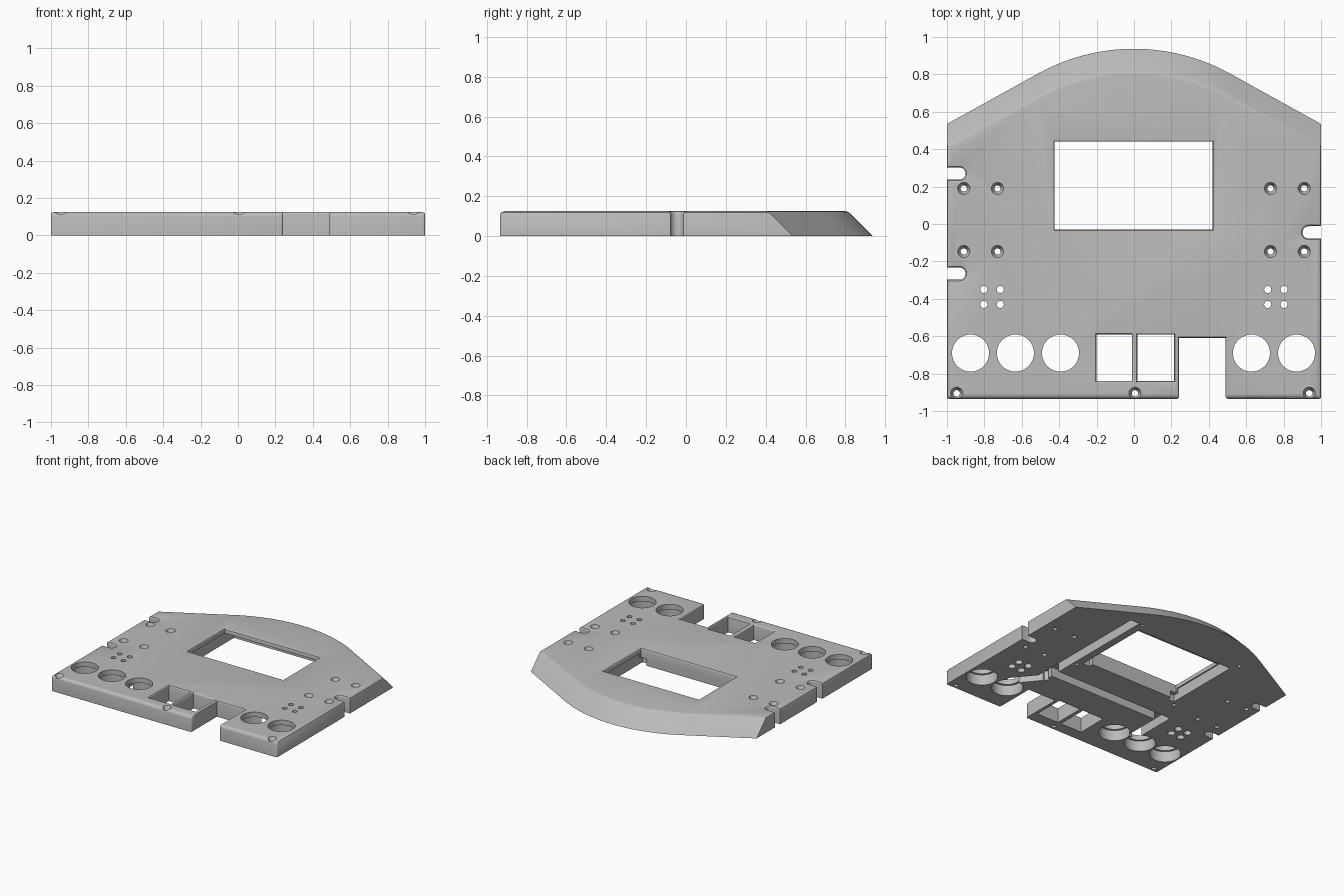
import bpy, bmesh, math
from mathutils import Vector

if "Cube" in bpy.data.objects:
    bpy.data.objects.remove(bpy.data.objects["Cube"], do_unlink=True)

H = 0.125          # plate thickness
FRONT = -0.935

grey = bpy.data.materials.new("plain grey")
grey.use_nodes = True
grey.diffuse_color = (0.5, 0.5, 0.5, 1)
grey.node_tree.nodes["Principled BSDF"].inputs["Base Color"].default_value = (0.5, 0.5, 0.5, 1)


def prism(bm, lower, upper, z0, z1):
    """Closed solid between two outlines with equal point counts."""
    a = [bm.verts.new((x, y, z0)) for x, y in lower]
    b = [bm.verts.new((x, y, z1)) for x, y in upper]
    faces = [bm.faces.new(a[::-1]), bm.faces.new(b)]
    for i in range(len(a)):
        j = (i + 1) % len(a)
        faces.append(bm.faces.new((a[i], a[j], b[j], b[i])))
    bmesh.ops.recalc_face_normals(bm, faces=faces)


def box(x0, x1, y0, y1, z0=-0.1, z1=0.3):
    pts = [(x0, y0), (x1, y0), (x1, y1), (x0, y1)]
    return pts, pts, z0, z1


def disc(c, r0, z0, z1, r1=None, n=32):
    ring = [(math.cos(math.tau * i / n), math.sin(math.tau * i / n)) for i in range(n)]
    r1 = r0 if r1 is None else r1
    return ([(c[0] + r0 * u, c[1] + r0 * v) for u, v in ring],
            [(c[0] + r1 * u, c[1] + r1 * v) for u, v in ring], z0, z1)


def channel(p, q, w=0.08, depth=0.075):
    p, q = Vector(p), Vector(q)
    d = (q - p).normalized()
    n = Vector((-d.y, d.x)) * w / 2
    pts = [tuple(v) for v in (p - n, q - n, q + n, p + n)]
    return pts, pts, -0.1, depth


def side_slot(side, y, r=0.033, depth=0.1):
    pts = [(1.1, y + r), (1.1, y - r)]
    for i in range(9):
        t = -math.pi / 2 - math.pi * i / 8
        pts.append((1 - depth + r + r * math.cos(t), y + r * math.sin(t)))
    pts = [(side * x, v) for x, v in pts]
    return pts, pts, -0.1, 0.3


def make(name, solids):
    bm = bmesh.new()
    for s in solids:
        prism(bm, *s)
    me = bpy.data.meshes.new(name)
    bm.to_mesh(me)
    bm.free()
    ob = bpy.data.objects.new(name, me)
    bpy.context.collection.objects.link(ob)
    return ob


def bake(ob):
    bpy.context.view_layer.update()
    dg = bpy.context.evaluated_depsgraph_get()
    me = bpy.data.meshes.new_from_object(ob.evaluated_get(dg))
    ob.modifiers.clear()
    ob.data = me


def cut(ob, solids):
    tool = make("cutter", solids)
    tool.hide_render = True
    mod = ob.modifiers.new("cut", "BOOLEAN")
    mod.operation, mod.solver, mod.object = "DIFFERENCE", "EXACT", tool
    bake(ob)
    bpy.data.objects.remove(tool, do_unlink=True)


# Plate: straight sides, arched back that slopes at 45 degrees
R = 1.06
arc = [(R * math.sin(math.radians(a)), 0.937 - R * (1 - math.cos(math.radians(a))))
       for a in range(30, -31, -3)]
front = [(-1, FRONT), (1, FRONT)]
back = [(1, 0.535)] + arc + [(-1, 0.535)]
plate = make("panel_plate", [(front + back, front + [(x, y - H) for x, y in back], 0, H)])
plate.data.materials.append(grey)

# Screen window, twin slots, front notch and side notches
cut(plate, [box(-0.425, 0.42, -0.03, 0.44),
            box(-0.2, -0.01, -0.84, -0.59), box(0.02, 0.215, -0.84, -0.59),
            box(0.24, 0.49, -1.1, -0.61),
            side_slot(-1, 0.27), side_slot(-1, -0.265), side_slot(1, -0.045)])

# Rounded upper rims, tighter around the cutouts
bm = bmesh.new()
bm.from_mesh(plate.data)
weight = bm.edges.layers.float.new("bevel_weight_edge")
for e in bm.edges:
    a, b = (v.co for v in e.verts)
    mid = (a + b) / 2
    if min(a.z, b.z) > H - 1e-4:
        if any(f.normal.z < 0.95 for f in e.link_faces):
            outer = abs(mid.x) > 0.985 or mid.y < FRONT + 0.005
            e[weight] = 1 if outer else 0.6 if mid.y > 0.45 else 0.45
    elif abs(a.z - b.z) > 0.1 and mid.y < FRONT + 0.005:
        e[weight] = 0.45
bm.to_mesh(plate.data)
bm.free()
bevel = plate.modifiers.new("rims", "BEVEL")
bevel.limit_method = "WEIGHT"
bevel.width = 0.025
bevel.segments = 3
bevel.use_clamp_overlap = False
bake(plate)

# Button holes with wider bores below
buttons = [(x, -0.69) for x in (-0.874, -0.634, -0.393, 0.628, 0.869)]
cut(plate, [disc(c, 0.099, -0.1, 0.3, n=48) for c in buttons])
cut(plate, [disc(c, 0.115, -0.1, 0.085, n=48) for c in buttons])

# Countersunk screw holes
screws = [(s * x, y) for s in (-1, 1) for x in (0.73, 0.91) for y in (0.19, -0.147)]
screws += [(x, -0.905) for x in (-0.948, 0.005, 0.937)]
cut(plate, [disc(c, 0.017, -0.1, 0.3, n=20) for c in screws])
cut(plate, [disc(c, 0.017, 0.09, H + 0.005, 0.035, n=24) for c in screws])

# Small four-hole clusters, wider below
pins = [(s * x, y) for s in (-1, 1) for x in (0.715, 0.803) for y in (-0.35, -0.43)]
cut(plate, [disc(c, 0.019, -0.1, 0.3, n=20) for c in pins])
cut(plate, [disc(c, 0.028, -0.1, 0.06, n=20) for c in pins])

# Screen recess below the window, corner pockets and blind mounting holes
cut(plate, [box(-0.435, 0.43, -0.02, 0.57, -0.1, 0.09)])
cut(plate, [box(x - 0.03, x + 0.03, -0.065, 0.0, -0.1, 0.055) for x in (-0.405, 0.4)])
cut(plate, [disc((x, y), 0.014, -0.1, 0.05, n=16) for x in (-0.465, 0.46) for y in (-0.1, 0.64)])

# Wiring channels on the underside
for p, q in [((0.53, -0.44), (0.53, 0.645)),
             ((0.5, -0.38), (0.69, -0.61)),
             ((-0.57, -0.31), (0.55, -0.31)),
             ((-0.53, -0.28), (-0.53, -0.65))]:
    cut(plate, [channel(p, q)])

bpy.ops.object.select_all(action="DESELECT")
plate.select_set(True)
bpy.context.view_layer.objects.active = plate
bpy.ops.object.shade_smooth_by_angle(angle=math.radians(30))
